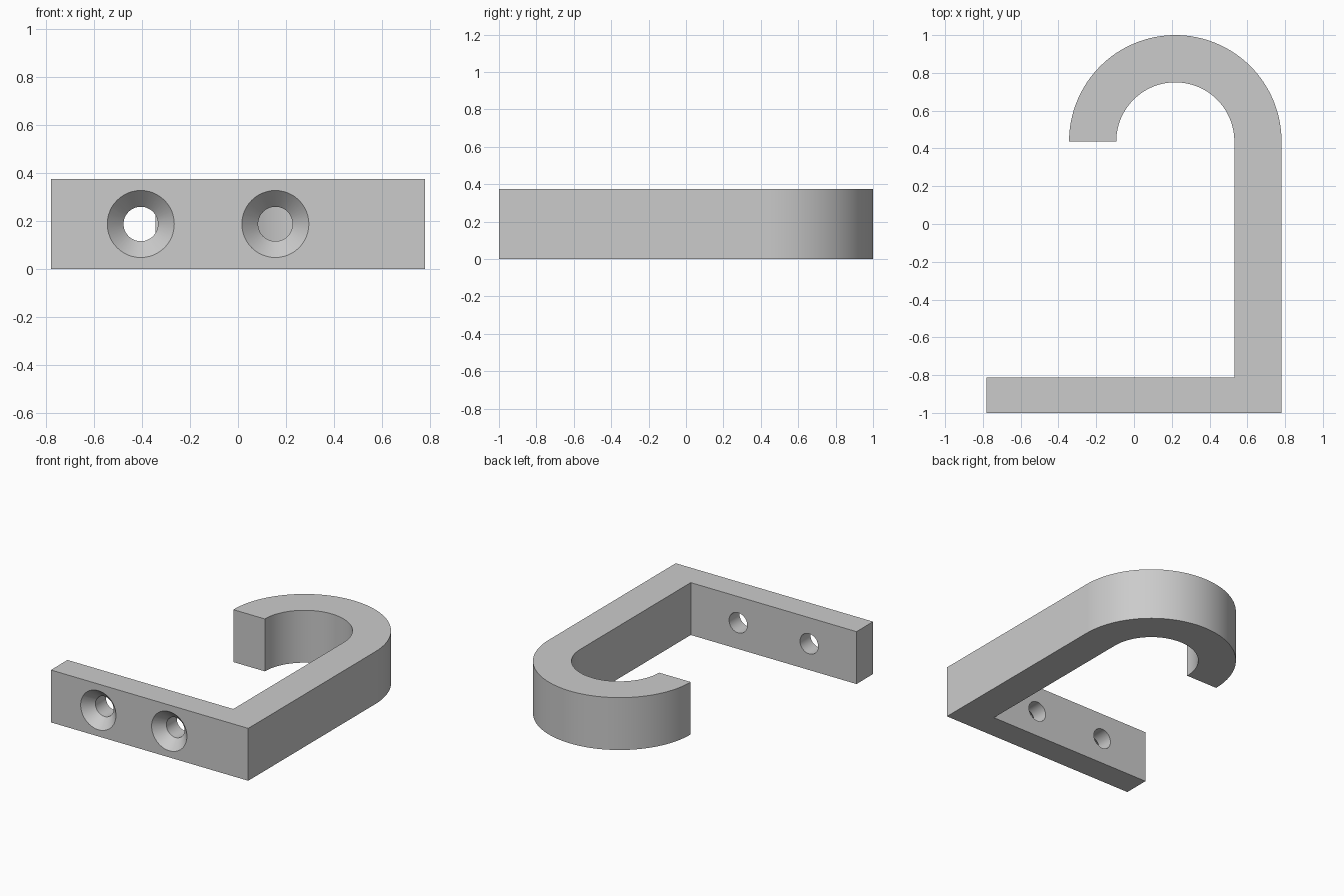
import bpy, bmesh
from math import pi, cos, sin, radians

cube = bpy.data.objects.get("Cube")
if cube:
    bpy.data.objects.remove(cube, do_unlink=True)

HEIGHT = 0.375
HALF_W = 0.78125
PLATE, ARM = 0.1875, 0.25           # thickness of wall plate and arm
BEND_R = 0.5625                     # outer radius of the hook bend
BEND_X, BEND_Y = HALF_W - BEND_R, 1 - BEND_R
HOLE_R, SINK_R, SINK_DEPTH = 0.072, 0.14, 0.07

grey = bpy.data.materials.new("light grey")
grey.use_nodes = True
colour = (0.6, 0.6, 0.6, 1)
grey.diffuse_color = colour
grey.node_tree.nodes["Principled BSDF"].inputs["Base Color"].default_value = colour


def add_object(name, bm):
    bmesh.ops.recalc_face_normals(bm, faces=bm.faces)
    mesh = bpy.data.meshes.new(name)
    bm.to_mesh(mesh)
    bm.free()
    mesh.materials.append(grey)
    obj = bpy.data.objects.new(name, mesh)
    bpy.context.collection.objects.link(obj)
    return obj


def arc(radius, steps=64):
    return [(BEND_X + radius * cos(pi * i / steps), BEND_Y + radius * sin(pi * i / steps))
            for i in range(steps + 1)]


# Hook: one flat outline (plate, arm, half-round bend) extruded upward
inner_x = HALF_W - ARM
outline = [(-HALF_W, -1), (HALF_W, -1)] + arc(BEND_R) + arc(BEND_R - ARM)[::-1]
outline += [(inner_x, PLATE - 1), (-HALF_W, PLATE - 1)]
bm = bmesh.new()
base = bm.faces.new([bm.verts.new((x, y, 0)) for x, y in outline])
top = bmesh.ops.extrude_face_region(bm, geom=[base])["geom"]
bmesh.ops.translate(bm, vec=(0, 0, HEIGHT),
                    verts=[v for v in top if isinstance(v, bmesh.types.BMVert)])
hook = add_object("wall_hook", bm)


def countersink_cutter(name, x, sides=48):
    """Turned cutter: a cone at the front running into a straight hole."""
    m = 0.02
    profile = [(SINK_R + m, -m), (HOLE_R, SINK_DEPTH), (HOLE_R, PLATE + m)]
    profile[0] = (SINK_R + m * (SINK_R - HOLE_R) / SINK_DEPTH, -m)
    bm = bmesh.new()
    rings = [[bm.verts.new((x + r * cos(2 * pi * i / sides), y - 1,
                            HEIGHT / 2 + r * sin(2 * pi * i / sides)))
              for i in range(sides)] for r, y in profile]
    for a, b in zip(rings, rings[1:]):
        for i in range(sides):
            j = (i + 1) % sides
            bm.faces.new((a[i], a[j], b[j], b[i]))
    bm.faces.new(rings[0])
    bm.faces.new(rings[-1])
    return add_object(name, bm)


# Two countersunk screw holes through the plate
bpy.context.view_layer.objects.active = hook
for name, x in (("right_hole_cutter", -0.406), ("left_hole_cutter", 0.156)):
    cutter = countersink_cutter(name, x)
    cutter.hide_render = True
    mod = hook.modifiers.new(name, "BOOLEAN")
    mod.operation = "DIFFERENCE"
    mod.solver = "EXACT"
    mod.object = cutter
    bpy.ops.object.modifier_apply(modifier=mod.name)
    bpy.data.objects.remove(cutter, do_unlink=True)

# Smooth the bend and holes, keep the edges sharp
for obj in bpy.context.selected_objects:
    obj.select_set(False)
hook.select_set(True)
bpy.ops.object.shade_smooth_by_angle(angle=radians(30))
